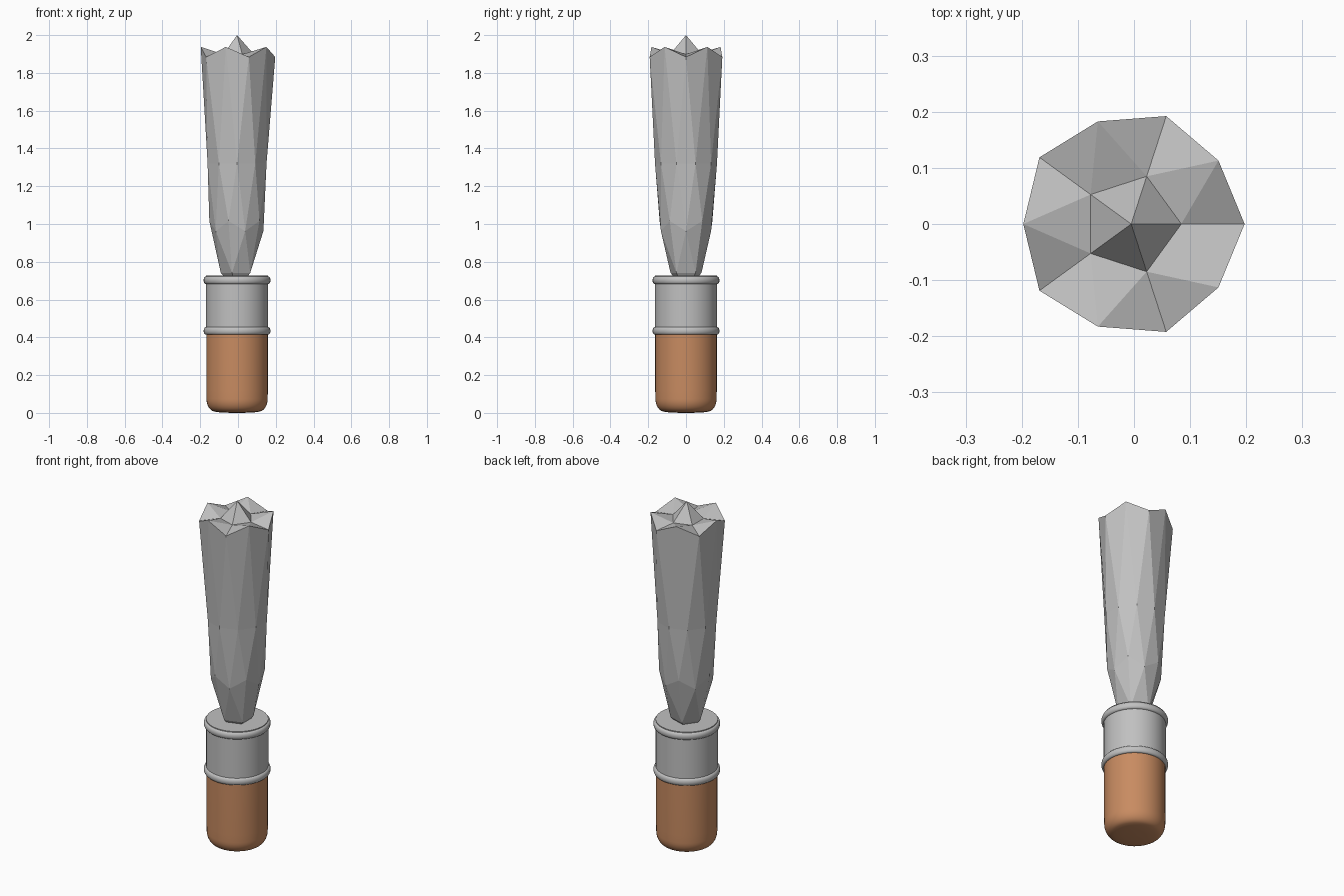
import bpy, bmesh, math

if "Cube" in bpy.data.objects:
    bpy.data.objects.remove(bpy.data.objects["Cube"])

CX = -0.005  # axis of the brush


def material(name, rgb):
    m = bpy.data.materials.new(name)
    m.diffuse_color = (*rgb, 1)
    m.use_nodes = True
    m.node_tree.nodes["Principled BSDF"].inputs["Base Color"].default_value = m.diffuse_color
    return m


grey = material("grey", (0.53, 0.53, 0.53))
wood = material("warm wood", (0.58, 0.26, 0.12))


def make_object(name, bm, mat):
    mesh = bpy.data.meshes.new(name)
    bmesh.ops.recalc_face_normals(bm, faces=bm.faces)
    bm.to_mesh(mesh)
    bm.free()
    mesh.materials.append(mat)
    ob = bpy.data.objects.new(name, mesh)
    bpy.context.collection.objects.link(ob)
    return ob


def lathe(name, profile, mat, segs=48):
    """Spin an (r, z) profile around the axis, closing both ends."""
    bm = bmesh.new()
    rings = []
    for r, z in profile:
        rings.append([bm.verts.new((CX + r * math.cos(2 * math.pi * i / segs),
                                    r * math.sin(2 * math.pi * i / segs), z))
                      for i in range(segs)])
    for a, b in zip(rings, rings[1:]):
        for i in range(segs):
            j = (i + 1) % segs
            bm.faces.new((a[i], a[j], b[j], b[i]))
    bm.faces.new(rings[0][::-1])
    bm.faces.new(rings[-1])
    ob = make_object(name, bm, mat)
    bpy.ops.object.select_all(action='DESELECT')
    ob.select_set(True)
    bpy.context.view_layer.objects.active = ob
    bpy.ops.object.shade_smooth_by_angle(angle=math.radians(35))
    return ob


def bead(z, base=0.165, r=0.012, h=0.020, n=8):
    """Half-round bulge in a profile."""
    return [(base + r * math.sin(math.pi * k / n), z - h * math.cos(math.pi * k / n))
            for k in range(n + 1)]


# Wooden handle with a rounded lower end
handle = [(0.06, 0.001), (0.105, 0.004)]
handle += [(0.115 + 0.047 * math.sin(a), 0.075 - 0.068 * math.cos(a))
           for a in [math.radians(10 * k) for k in range(1, 10)]]
handle += [(0.163, 0.12), (0.163, 0.43)]
lathe("handle", [(0.002, 0.0)] + handle, wood)

# Metal ferrule with two beads
lathe("ferrule", bead(0.434) + bead(0.702) + [(0.165, 0.727)], grey)

# Faceted bristles: stretched icosphere, flared with a pulled-up rim
bm = bmesh.new()
bmesh.ops.create_icosphere(bm, subdivisions=2, radius=1)
for v in bm.verts:
    x, y, z = v.co
    scale, lift = 0.164, 0.0
    if 0.3 < z < 0.7:
        scale, lift = 0.226, 0.26
    elif 0.7 < z:
        scale = 0.170
    v.co = (CX + x * scale, y * scale, 1.32 + 0.68 * z + lift)
make_object("bristles", bm, grey)
